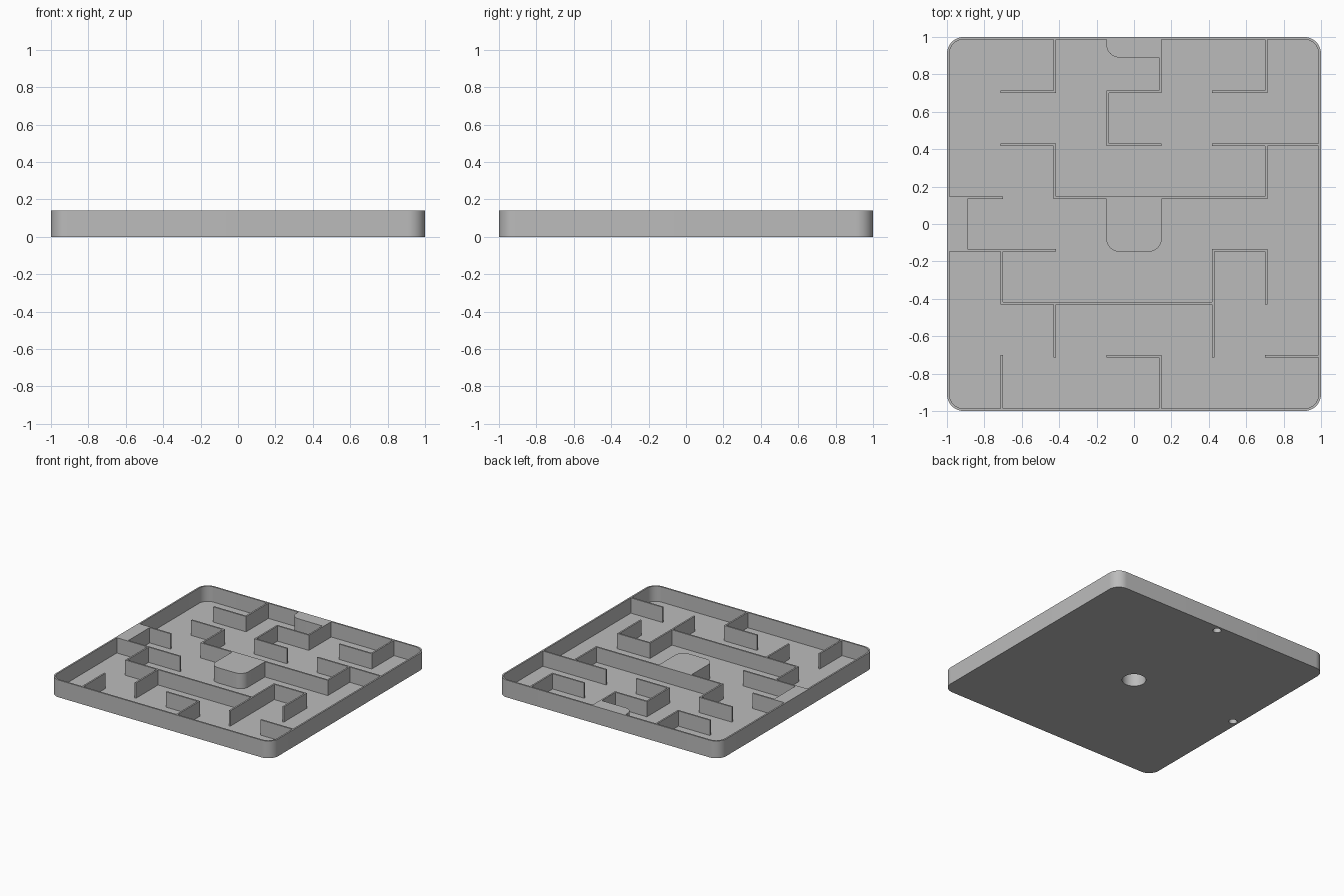
import bpy, bmesh, math

if "Cube" in bpy.data.objects:
    bpy.data.objects.remove(bpy.data.objects["Cube"])

P = 2 * 0.99 / 7          # maze cell pitch
T = 0.013                 # wall thickness
H = 0.14                  # overall height
FLOOR = 0.016             # floor thickness

grey = bpy.data.materials.new("plain_grey")
grey.diffuse_color = (0.5, 0.5, 0.5, 1)
grey.use_nodes = True
grey.node_tree.nodes["Principled BSDF"].inputs["Base Color"].default_value = grey.diffuse_color


def outline(x0, x1, y0, y1, radii, seg=14):
    """Counter-clockwise rectangle; radii for corners (x1,y1),(x0,y1),(x0,y0),(x1,y0)."""
    pts = []
    for i, (cx, cy, sx, sy) in enumerate([(x1, y1, -1, -1), (x0, y1, 1, -1),
                                          (x0, y0, 1, 1), (x1, y0, -1, 1)]):
        r = radii[i]
        if r == 0:
            pts.append((cx, cy))
            continue
        for k in range(seg + 1):
            a = math.pi / 2 * (i + k / seg)
            pts.append((cx + sx * r + r * math.cos(a), cy + sy * r + r * math.sin(a)))
    return pts


def skin(bm, rings):
    """Closed solid through a series of (outline, z) rings."""
    loops = [[bm.verts.new((x, y, z)) for x, y in pts] for pts, z in rings]
    n = len(loops[0])
    for a, b in zip(loops, loops[1:]):
        for i in range(n):
            j = (i + 1) % n
            bm.faces.new((a[i], a[j], b[j], b[i]))
    bm.faces.new(loops[0][::-1])
    bm.faces.new(loops[-1])


def finish(bm, name):
    me = bpy.data.meshes.new(name)
    bm.to_mesh(me)
    bm.free()
    me.materials.append(grey)
    ob = bpy.data.objects.new(name, me)
    bpy.context.collection.objects.link(ob)
    return ob


# Tray: floor and rounded rim in one piece
bm = bmesh.new()
outer = outline(-1, 1, -1, 1, [0.09] * 4)
w = 1 - T
inner = outline(-w, w, -w, w, [0.09 - T] * 4)
skin(bm, [(outer, 0), (outer, H), (inner, H), (inner, FLOOR)])
tray = finish(bm, "tray")

# Maze walls in cell units: (fixed coordinate, start, end)
across = [(2.5, -2.5, -1.5), (2.5, -.5, .5), (2.5, 1.5, 2.5),
          (1.5, -2.5, -1.5), (1.5, -.5, .5), (1.5, 1.5, 3.5),
          (.5, -3.5, -2.5), (.5, -1.5, 2.5),
          (-.5, -3.5, -1.5), (-.5, 1.5, 2.5),
          (-1.5, -2.5, 1.5), (-2.5, -.5, .5), (-2.5, 2.5, 3.5)]
along = [(-2.5, -1.5, -.5), (-2.5, -3.5, -2.5), (-1.5, 2.5, 3.5),
         (-1.5, .5, 1.5), (-1.5, -2.5, -1.5), (-.5, 1.5, 2.5),
         (.5, 2.5, 3.5), (.5, -3.5, -2.5), (1.5, -2.5, -.5),
         (2.5, 2.5, 3.5), (2.5, .5, 1.5), (2.5, -1.5, -.5)]
bm = bmesh.new()
h = T / 2
for c, a, b in across:
    o = outline(a * P - h, b * P + h, c * P - h, c * P + h, [0] * 4)
    skin(bm, [(o, FLOOR - 0.004), (o, H)])
for c, a, b in along:
    o = outline(c * P - h, c * P + h, a * P - h, b * P + h, [0] * 4)
    skin(bm, [(o, FLOOR - 0.004), (o, H)])
finish(bm, "maze_walls")

# Solid blocks, each with a socket opening underneath
e = P / 2 + h
blocks = [("centre_block", (-e, e, -e, e), (0, 0, .07, .07), (0, 0), .088),
          ("left_block", (-.99, -.89, -e, e), (0, 0, 0, 0), (-.952, 0), .031),
          ("back_block", (-e, e, .89, .99), (0, 0, .07, 0), (0, .952), .031)]
cutters = []
for name, box, radii, (cx, cy), r in blocks:
    bm = bmesh.new()
    o = outline(*box, radii)
    skin(bm, [(o, FLOOR - 0.004), (o, H)])
    block = finish(bm, name)
    bm = bmesh.new()
    ring = [(cx + r * math.cos(k * math.tau / 40), cy + r * math.sin(k * math.tau / 40))
            for k in range(40)]
    skin(bm, [(ring, -0.05), (ring, 0.12)])
    cut = finish(bm, name + "_socket_cutter")
    cut.hide_render = True
    cutters.append(cut)
    for target in (tray, block):
        m = target.modifiers.new("socket", 'BOOLEAN')
        m.operation = 'DIFFERENCE'
        m.solver = 'EXACT'
        m.object = cut

# Apply the sockets, remove the cutters, and smooth the round corners
for ob in [o for o in bpy.context.scene.objects if o not in cutters]:
    bpy.ops.object.select_all(action='DESELECT')
    bpy.context.view_layer.objects.active = ob
    ob.select_set(True)
    for m in list(ob.modifiers):
        bpy.ops.object.modifier_apply(modifier=m.name)
    bpy.ops.object.shade_smooth_by_angle(angle=math.radians(30))
for c in cutters:
    bpy.data.objects.remove(c)
